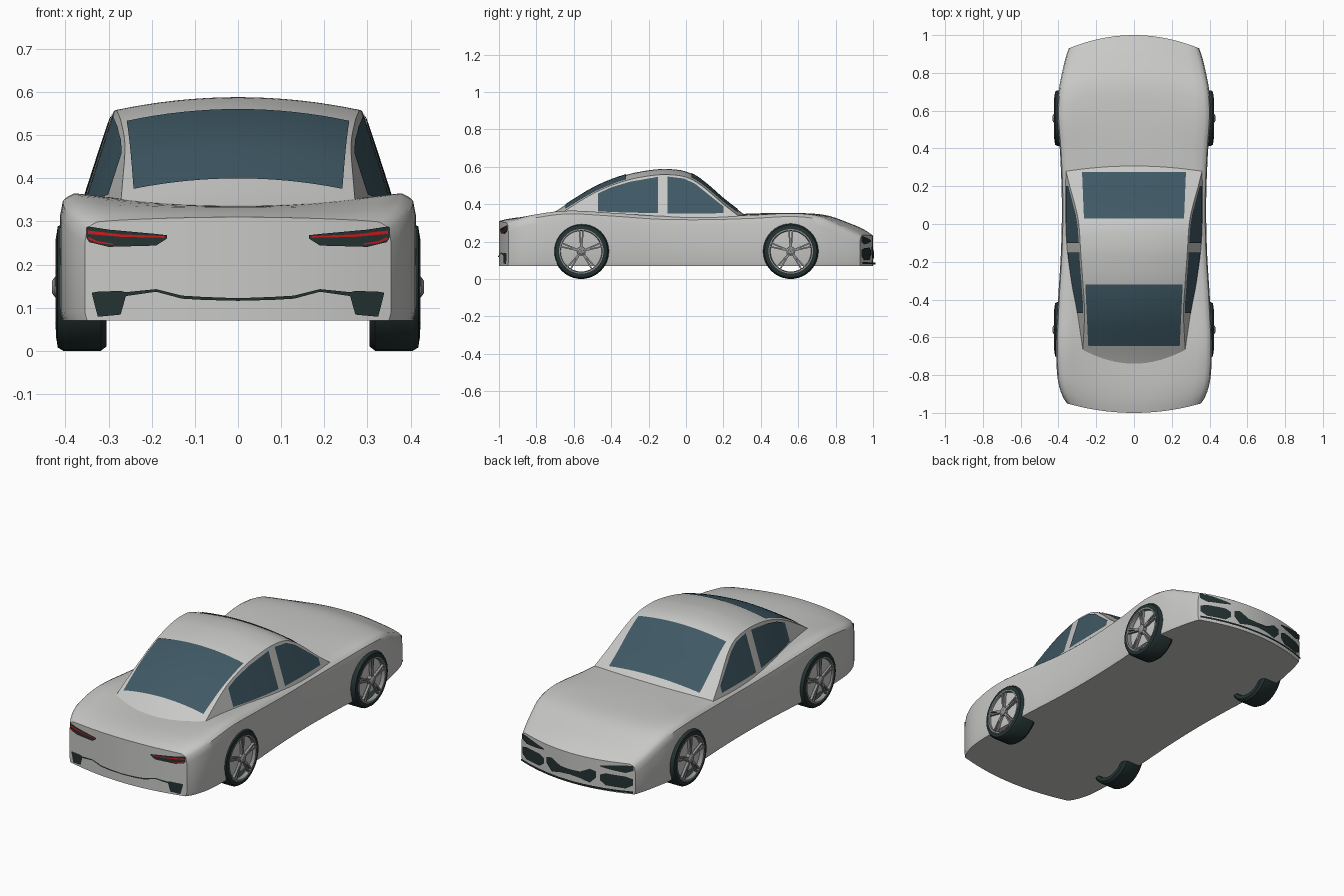
import bpy, bmesh, math
from mathutils import Vector, Matrix

cube = bpy.data.objects.get("Cube")
if cube:
    bpy.data.objects.remove(cube, do_unlink=True)


def material(name, color):
    m = bpy.data.materials.new(name)
    m.use_nodes = True
    m.diffuse_color = (*color, 1)
    bsdf = m.node_tree.nodes["Principled BSDF"]
    bsdf.inputs["Base Color"].default_value = (*color, 1)
    bsdf.inputs["Roughness"].default_value = 0.5
    return m


SILVER = material("silver paint", (0.58, 0.58, 0.57))
GLASS = material("blue glass", (0.05, 0.1, 0.13))
BLACK = material("black rubber", (0.018, 0.032, 0.032))
ALLOY = material("grey alloy", (0.28, 0.28, 0.28))
RED = material("red lamp", (0.6, 0.01, 0.01))


def finish(bm, name, mat, out=None, angle=35):
    """Turn a bmesh into a smooth object; sheets face the direction out."""
    if out is None:
        bmesh.ops.recalc_face_normals(bm, faces=bm.faces)
    else:
        bm.normal_update()
        for f in bm.faces:
            if f.normal.dot(Vector(out)) < 0:
                f.normal_flip()
    mesh = bpy.data.meshes.new(name)
    bm.to_mesh(mesh)
    bm.free()
    ob = bpy.data.objects.new(name, mesh)
    bpy.context.collection.objects.link(ob)
    mesh.materials.append(mat)
    bpy.ops.object.select_all(action="DESELECT")
    ob.select_set(True)
    bpy.context.view_layer.objects.active = ob
    bpy.ops.object.shade_smooth_by_angle(angle=math.radians(angle))
    return ob


def curve(rows, t, smooth=True):
    """Interpolate all columns of rows at t, the first column."""
    k = max(i for i in range(len(rows) - 1) if i == 0 or rows[i][0] <= t)
    a, b = rows[k], rows[k + 1]
    p, q = rows[max(k - 1, 0)], rows[min(k + 2, len(rows) - 1)]
    h = b[0] - a[0]
    f = (t - a[0]) / h
    result = []
    for c in range(1, len(a)):
        if not smooth:
            result.append(a[c] + (b[c] - a[c]) * f)
            continue
        m0 = (b[c] - p[c]) / (b[0] - p[0]) * h
        m1 = (q[c] - a[c]) / (q[0] - a[0]) * h
        result.append((2*f**3 - 3*f**2 + 1) * a[c] + (f**3 - 2*f**2 + f) * m0
                      + (3*f**2 - 2*f**3) * b[c] + (f**3 - f**2) * m1)
    return result


def skin(bm, rings, closed):
    """Join equal rows of points with quads and return the vertex rows."""
    vs = [[bm.verts.new(p) for p in r] for r in rings]
    n = len(vs[0])
    for a, b in zip(vs, vs[1:]):
        for i in range(n if closed else n - 1):
            j = (i + 1) % n
            bm.faces.new((a[i], a[j], b[j], b[i]))
    return vs


def strip(name, cols, place, mat, out, steps=5):
    """Thin plate from columns (t, low, high) put on a surface by place."""
    ts = [a[0] + (b[0] - a[0]) * i / steps
          for a, b in zip(cols, cols[1:]) for i in range(steps)] + [cols[-1][0]]
    bm = bmesh.new()
    rows = []
    for t in ts:
        lo, hi = curve(cols, t, False)
        rows.append([place(t, lo), place(t, hi)])
    skin(bm, rows, False)
    return finish(bm, name, mat, out)


# Body: y, half width, shoulder height, centre height
BODY = [(-1, .355, .30, .31), (-.95, .382, .318, .322), (-.85, .405, .343, .333),
        (-.65, .412, .366, .338), (-.4, .402, .355, .338), (-.15, .387, .338, .335),
        (.1, .382, .335, .338), (.35, .39, .342, .35), (.58, .405, .352, .353),
        (.75, .397, .335, .341), (.88, .375, .285, .296), (.95, .36, .255, .266),
        (1, .345, .235, .232)]
FLOOR = .07


def bend(y):
    return (.05 if y < 0 else .07) * max(0, (abs(y) - .5) / .5)


COLS = [-.985, -.96, -.92] + [i / 10 for i in range(-8, 9)] + [.92, .96, .985]
bm = bmesh.new()
rings = []
for i in range(61):
    y = -1 + i / 30
    hw, zs, zc = curve(BODY, y)

    def at(u, z):
        return Vector((u * hw, y - math.copysign(bend(y) * u * u, y), z))

    top = []
    for u in COLS:
        edge = max(0, (abs(u) - .9) / .1)
        top.append(at(u, zc + (zs - zc) * min(1, u * u * 1.2) - .025 * edge ** 2))
    side = [zs - .05, zs * .6, FLOOR + .02]
    rings.append(top + [at(1, z) for z in side]
                 + [at(u, FLOOR) for u in reversed(COLS)]
                 + [at(-1, z) for z in reversed(side)])
vs = skin(bm, rings, True)
n = len(COLS)
for r in (vs[0], vs[-1]):
    low = list(reversed(r[n + 3:2 * n + 3]))
    for j in range(n - 1):
        bm.faces.new((r[j], r[j + 1], low[j + 1], low[j]))
    bm.faces.new([r[n - 1]] + r[n:n + 3] + [low[-1]])
    bm.faces.new([r[0], low[0]] + r[2 * n + 3:])
finish(bm, "body", SILVER)

# Cabin: roof line and the tapering, leaning sides
ROOF = [(-.76, .325), (-.7, .36), (-.6, .425), (-.5, .485), (-.4, .53), (-.3, .562),
        (-.2, .581), (-.12, .588), (-.02, .58), (.05, .552), (.12, .5), (.2, .43),
        (.28, .368), (.34, .325)]
WAIST = [(-.76, .255), (-.6, .28), (-.45, .302), (-.3, .328), (-.1, .35), (.34, .355)]


def side_x(y, z):
    return curve(WAIST, y)[0] - .32 * (z - .355)


def roof(x, y, lift=0):
    zc = curve(ROOF, y)[0]
    return Vector((x, y, zc - .03 * (x / side_x(y, zc - .03)) ** 2 + lift))


bm = bmesh.new()
rings = []
for i in range(56):
    y = -.76 + i * .02
    edge = side_x(y, curve(ROOF, y)[0] - .03)
    foot = side_x(y, .28)
    rings.append([(-foot, y, .28)] + [roof(edge * u / 8, y) for u in range(-8, 9)]
                 + [(foot, y, .28)])
vs = skin(bm, rings, True)
for r in (vs[0], vs[-1]):
    bm.faces.new(r)
finish(bm, "cabin", SILVER)

# Windscreen and rear window follow the roof surface
for name, y0, y1, w0, w1 in (("windscreen", .03, .275, .265, .275),
                             ("rear_window", -.645, -.32, .242, .258)):
    bm = bmesh.new()
    rows = []
    for i in range(17):
        f = i / 16
        w = w0 + (w1 - w0) * f
        rows.append([roof(w * u / 8, y0 + (y1 - y0) * f, .004) for u in range(-8, 9)])
    skin(bm, rows, False)
    finish(bm, name, GLASS, (0, 0, 1))

# Details on each side
REAR_WINDOW = [(-.47, .362, .458), (-.4, .358, .49), (-.3, .355, .52), (-.15, .352, .546)]
DOOR_WINDOW = [(-.1, .35, .548), (-.01, .35, .537), (.05, .35, .508), (.2, .352, .388)]
TAIL_LAMP = [(.165, .26, .268), (.19, .244, .271), (.3, .241, .281), (.345, .252, .288),
             (.351, .262, .286)]
TAIL_GLOW = [(.17, .262, .266), (.27, .264, .27), (.348, .271, .279)]
TAIL_HOOK = [(.29, .246, .249), (.325, .25, .254), (.346, .258, .264)]
REAR_TRIM = [(0, .116, .122), (.08, .118, .125), (.13, .121, .128), (.19, .137, .143),
             (.26, .127, .136), (.272, .084, .139), (.325, .079, .137), (.338, .13, .135)]
HEADLAMP = [(.17, .2, .206), (.22, .192, .215), (.3, .185, .226), (.338, .2, .226)]
VENT = [(.17, .125, .155), (.2, .102, .168), (.3, .1, .165), (.335, .12, .155)]
GRILLE = [(0, .117, .145), (.06, .112, .148), (.115, .1, .176), (.15, .135, .168)]
LIP = [(0, .078, .088), (.34, .08, .09)]
for s, label in ((1, "left"), (-1, "right")):
    for name, cols in (("rear_side_window", REAR_WINDOW), ("door_window", DOOR_WINDOW)):
        strip(f"{label}_{name}", cols,
              lambda y, z: (s * (side_x(y, z) + .004), y, z), GLASS, (s, 0, 0))
    for name, cols, end, lift, mat in (
            ("tail_lamp", TAIL_LAMP, -1, .004, BLACK), ("tail_glow", TAIL_GLOW, -1, .007, RED),
            ("tail_hook", TAIL_HOOK, -1, .007, RED), ("rear_trim", REAR_TRIM, -1, .004, BLACK),
            ("headlamp", HEADLAMP, 1, .005, BLACK), ("front_vent", VENT, 1, .005, BLACK),
            ("grille", GRILLE, 1, .005, BLACK), ("front_lip", LIP, 1, .012, BLACK)):
        hw = BODY[0][1] if end < 0 else BODY[-1][1]
        strip(f"{label}_{name}", cols,
              lambda x, z: (s * x, end * (1 - bend(end) * (x / hw) ** 2 + lift), z),
              mat, (0, end, 0))


def lathe(bm, profile, centre, s, n=40):
    """Closed ring of (radius, x) points turned about the axle."""
    rings = []
    for i in range(n + 1):
        a = math.tau * i / n
        rings.append([(s * x, centre[0] + r * math.cos(a), centre[1] + r * math.sin(a))
                      for r, x in profile])
    skin(bm, rings, True)
    bmesh.ops.remove_doubles(bm, verts=bm.verts, dist=1e-5)


# Wheels: tyre ring, rim lip, hub and five twin spokes
TYRE = [(.118, .305), (.138, .305), (.148, .318), (.148, .405), (.14, .418), (.118, .421)]
RIM = [(.108, .40), (.119, .40), (.119, .422), (.112, .422)]
HUB = [(.001, .40), (.024, .40), (.024, .424), (.014, .431), (.001, .431)]
for s, label in ((1, "left"), (-1, "right")):
    for end, place in ((1, "front"), (-1, "rear")):
        c = (end * .56, .148)
        bm = bmesh.new()
        lathe(bm, TYRE, c, s)
        finish(bm, f"{place}_{label}_tyre", BLACK)
        bm = bmesh.new()
        lathe(bm, RIM, c, s)
        lathe(bm, HUB, c, s, 16)
        for k in range(10):
            a = math.tau * (k // 2) / 5 + math.pi / 2
            m = (Matrix.Translation((s * .416, *c)) @ Matrix.Rotation(a, 4, "X")
                 @ Matrix.Rotation(.09 * (-1) ** k, 4, "X")
                 @ Matrix.Translation((0, .062, 0)) @ Matrix.Diagonal((.014, .1, .008, 1)))
            bmesh.ops.create_cube(bm, size=1, matrix=m)
        finish(bm, f"{place}_{label}_rim", ALLOY)
